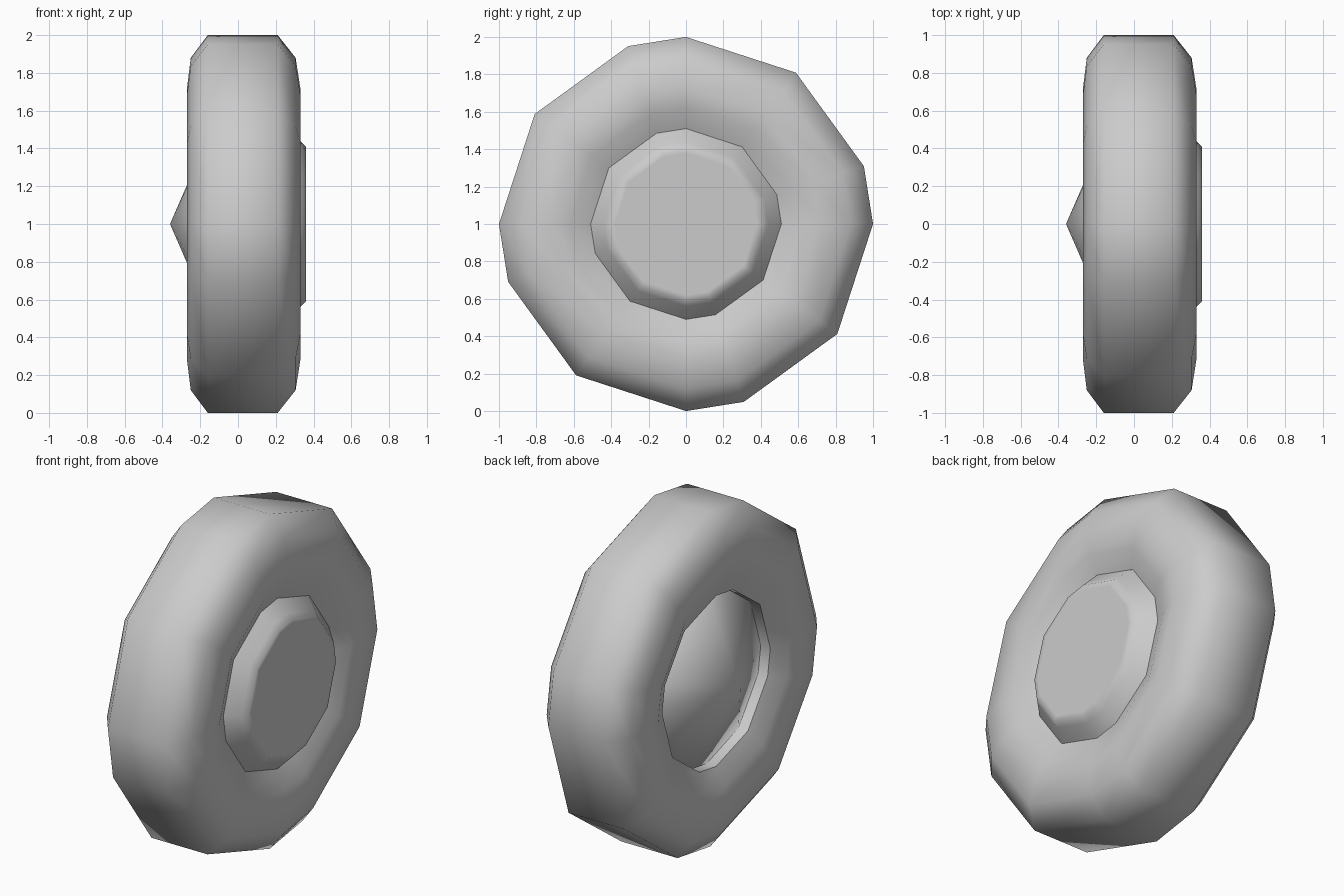
import bpy
import bmesh
from math import radians, sin, cos

cube = bpy.data.objects.get("Cube")
if cube:
    bpy.data.objects.remove(cube, do_unlink=True)

grey = bpy.data.materials.new("light_grey")
grey.use_nodes = True
tone = (0.6, 0.6, 0.6, 1)
grey.diffuse_color = tone
grey.node_tree.nodes["Principled BSDF"].inputs["Base Color"].default_value = tone

# Uneven spacing of the spokes, repeated in each quarter turn
ANGLES = [radians(quarter * 90 + step) for quarter in range(4) for step in (0, 18, 54)]


def lathe(name, profile, closed, smooth_limit):
    """Spin (x, radius) points about the axle; zero radius makes a tip."""
    bm = bmesh.new()
    rings = []
    for x, r in profile:
        if r == 0:
            rings.append([bm.verts.new((x, 0, 1))] * len(ANGLES))
        else:
            rings.append([bm.verts.new((x, r * cos(a), 1 + r * sin(a))) for a in ANGLES])
    pairs = list(zip(rings, rings[1:]))
    if closed:
        pairs.append((rings[-1], rings[0]))
    for first, second in pairs:
        for i in range(len(ANGLES)):
            j = (i + 1) % len(ANGLES)
            corners = dict.fromkeys((first[i], first[j], second[j], second[i]))
            bm.faces.new(list(corners))
    bmesh.ops.recalc_face_normals(bm, faces=bm.faces)
    mesh = bpy.data.meshes.new(name)
    bm.to_mesh(mesh)
    bm.free()
    mesh.materials.append(grey)
    obj = bpy.data.objects.new(name, mesh)
    bpy.context.collection.objects.link(obj)
    bpy.ops.object.select_all(action='DESELECT')
    obj.select_set(True)
    bpy.context.view_layer.objects.active = obj
    bpy.ops.object.shade_smooth_by_angle(angle=radians(smooth_limit))
    return obj


# Tyre: tread, chamfered shoulders, sidewalls dipping gently to the hub
lathe("tyre", [(-0.12, 0.51), (-0.20, 0.51), (-0.25, 0.62), (-0.27, 0.72),
               (-0.25, 0.88), (-0.16, 1.0), (0.21, 1.0), (0.305, 0.88),
               (0.33, 0.72), (0.31, 0.62), (0.26, 0.51), (0.20, 0.51)], True, 58)

# Hub: shallow cone on the inner side, bevelled flat cap on the outer side
lathe("hub", [(-0.36, 0), (-0.135, 0.515), (0.0, 0.53), (0.20, 0.56),
              (0.255, 0.515), (0.33, 0.44), (0.36, 0.41), (0.36, 0.38),
              (0.36, 0)], False, 80)
